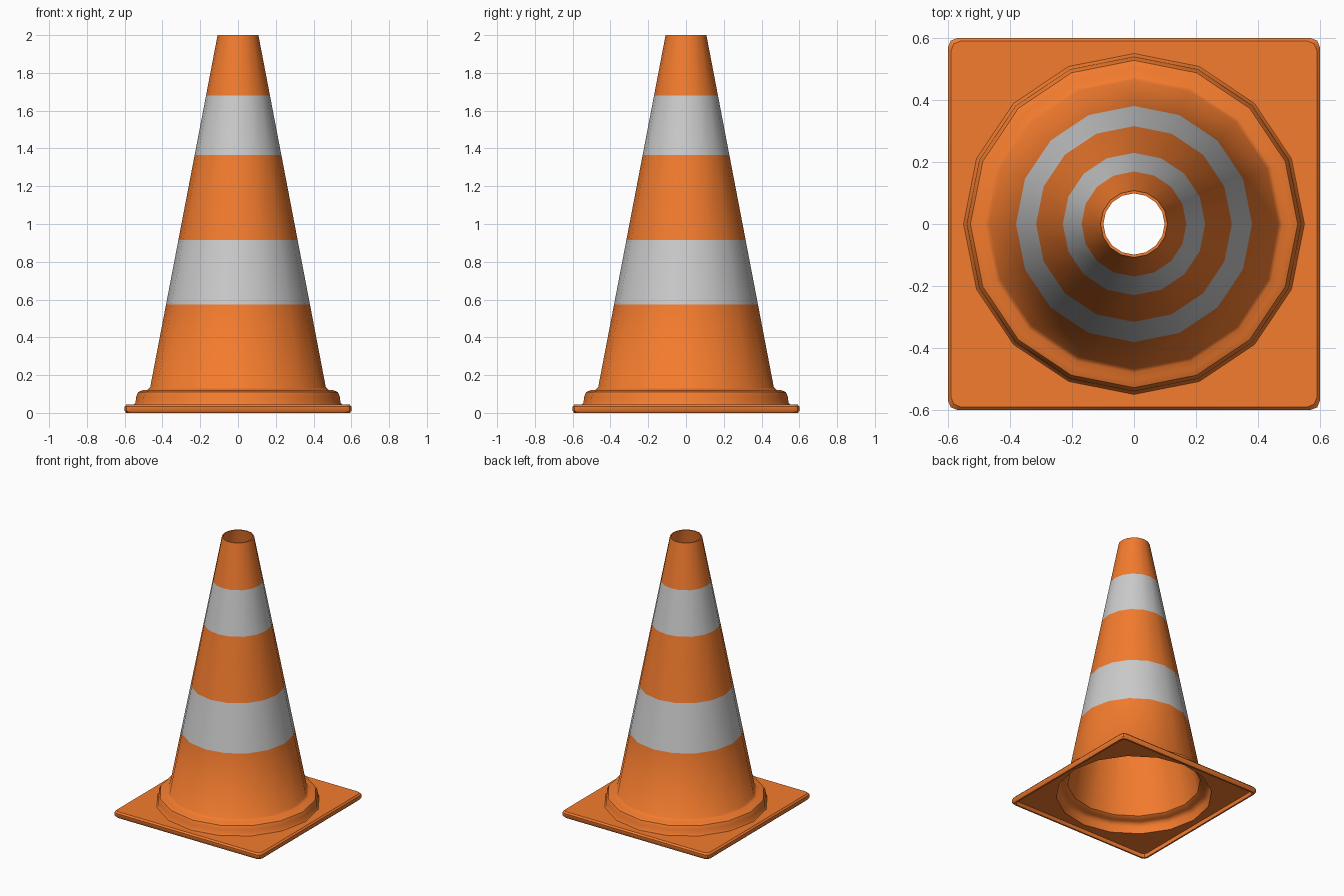
import bpy, bmesh, math

if "Cube" in bpy.data.objects:
    bpy.data.objects.remove(bpy.data.objects["Cube"])

SIDES = 16


def material(name, rgb):
    m = bpy.data.materials.new(name)
    m.diffuse_color = (*rgb, 1)
    m.use_nodes = True
    m.node_tree.nodes["Principled BSDF"].inputs["Base Color"].default_value = m.diffuse_color
    return m


def circle(r, z):
    return [(r * math.cos(math.tau * i / SIDES), r * math.sin(math.tau * i / SIDES), z)
            for i in range(SIDES)]


def square(h, z, c=0.03):
    # rounded square: a side midpoint plus three corner points, four times
    pts = []
    k = h - c * 0.29
    for q in range(4):
        co, si = round(math.cos(q * math.pi / 2)), round(math.sin(q * math.pi / 2))
        for x, y in ((h, 0), (h, h - c), (k, k), (h - c, h)):
            pts.append((x * co - y * si, x * si + y * co, z))
    return pts


def cone_radius(z):
    return 0.465 - (z - 0.135) * (0.465 - 0.108) / 1.865


# outer skin: plate edge, rounded collar, tapered body with stripe bands
stripe_z = [0.575, 0.915, 1.365, 1.68]
rings = [square(0.592, 0), square(0.6, 0.01), square(0.6, 0.034), square(0.59, 0.045)]
rings += [circle(r, z) for r, z in ((0.55, 0.045), (0.542, 0.055), (0.54, 0.085), (0.528, 0.11),
                                    (0.505, 0.12), (0.48, 0.122), (0.465, 0.135))]
first_band = len(rings)
rings += [circle(cone_radius(z), z) for z in stripe_z]
white_bands = (first_band, first_band + 2)

# inner skin: open top, hollow body, hollow underside of the plate
rings += [circle(0.108, 2.0), circle(0.099, 2.0)]
rings += [circle(r, z) for r, z in ((0.455, 0.125), (0.48, 0.108), (0.5, 0.107),
                                    (0.518, 0.098), (0.528, 0.08), (0.533, 0.03))]
rings += [square(0.58, 0.03), square(0.58, 0)]

bm = bmesh.new()
loops = [[bm.verts.new(p) for p in ring] for ring in rings]
for n, a in enumerate(loops):
    b = loops[(n + 1) % len(loops)]
    for i in range(SIDES):
        j = (i + 1) % SIDES
        f = bm.faces.new((a[i], a[j], b[j], b[i]))
        f.material_index = 1 if n in white_bands else 0
bmesh.ops.recalc_face_normals(bm, faces=bm.faces)

mesh = bpy.data.meshes.new("road_cone")
bm.to_mesh(mesh)
bm.free()
mesh.materials.append(material("orange_plastic", (0.9, 0.2, 0.027)))
mesh.materials.append(material("reflective_white", (0.67, 0.67, 0.67)))

cone = bpy.data.objects.new("road_cone", mesh)
bpy.context.collection.objects.link(cone)
bpy.context.view_layer.objects.active = cone
cone.select_set(True)
bpy.ops.object.shade_smooth_by_angle(angle=math.radians(40))
